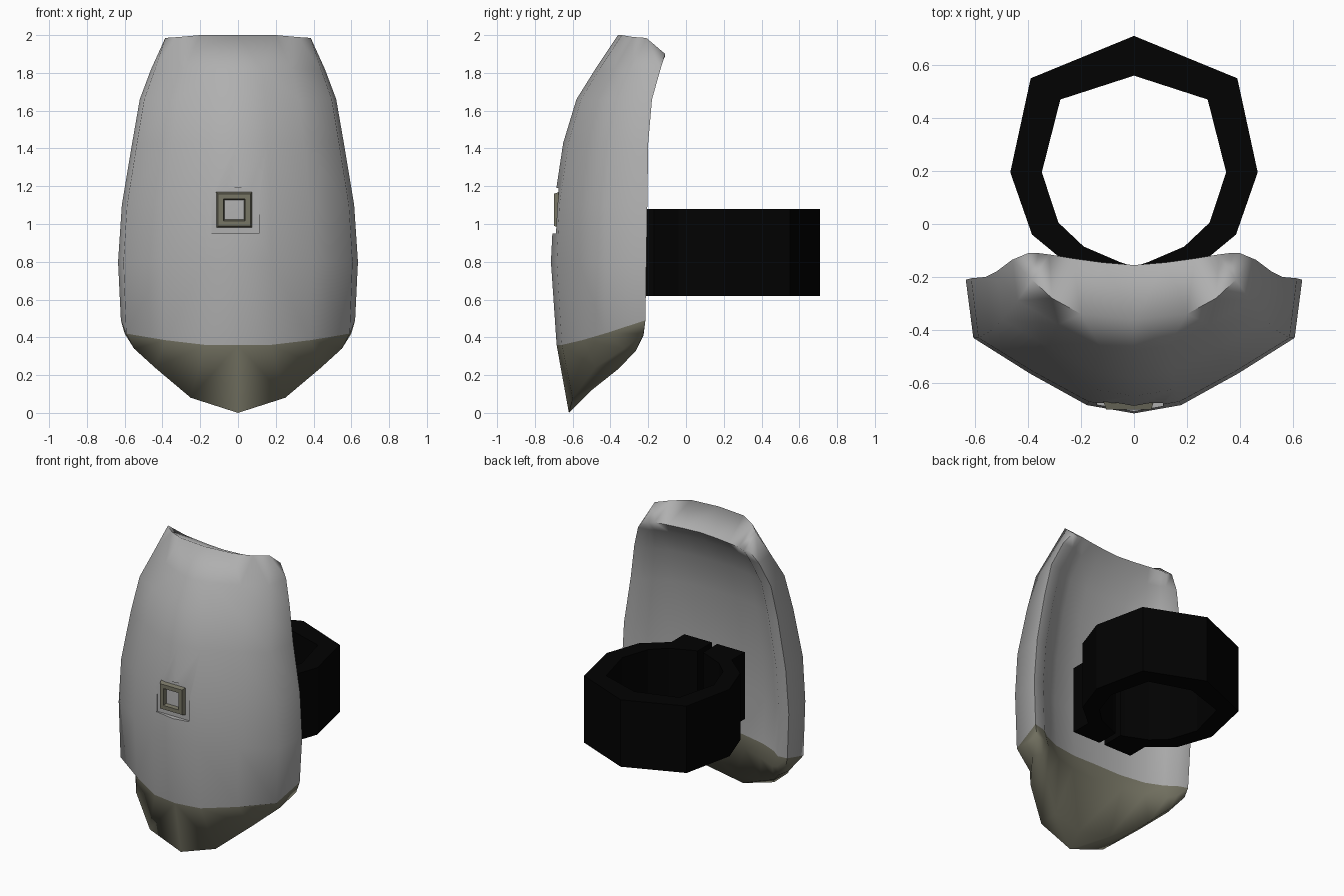
import bpy, bmesh
from math import radians

if "Cube" in bpy.data.objects:
    bpy.data.objects.remove(bpy.data.objects["Cube"], do_unlink=True)


def material(name, rgb):
    m = bpy.data.materials.new(name)
    m.use_nodes = True
    m.diffuse_color = (*rgb, 1)
    m.node_tree.nodes["Principled BSDF"].inputs["Base Color"].default_value = (*rgb, 1)
    return m


GREY = material("light grey", (0.43, 0.43, 0.43))
OLIVE = material("olive", (0.185, 0.18, 0.13))
BLACK = material("black", (0.0005, 0.0005, 0.0005))


def finish(name, bm, mat_list, mirror=False):
    bmesh.ops.recalc_face_normals(bm, faces=bm.faces)
    me = bpy.data.meshes.new(name)
    bm.to_mesh(me)
    bm.free()
    ob = bpy.data.objects.new(name, me)
    bpy.context.collection.objects.link(ob)
    for m in mat_list:
        me.materials.append(m)
    bpy.ops.object.select_all(action='DESELECT')
    ob.select_set(True)
    bpy.context.view_layer.objects.active = ob
    if mirror:
        mod = ob.modifiers.new("mirror", 'MIRROR')
        mod.merge_threshold = 0.002
        bpy.ops.object.modifier_apply(modifier=mod.name)
    return ob


FLAT = (0, 0, 0, 0, 0)


def section(z, w, front, side, rear, hollow, rise=FLAT, inner_rise=FLAT):
    """Half cross-section: outer skin from centre to rear edge, then shallow inner skin back."""
    d = side - front
    h = rear - hollow
    outer = [(0, front), (0.28 * w, front + 0.11 * d), (0.62 * w, front + 0.53 * d),
             (0.955 * w, side), (w, rear)]
    inner = [(0, hollow), (0.3 * w, hollow + 0.03 * h), (0.58 * w, hollow + 0.25 * h),
             (0.77 * w, hollow + 0.6 * h), (w - 0.08, rear - 0.01)]
    return ([(x, y, z + r) for (x, y), r in zip(outer, rise)]
            + [(x, y, z + r) for (x, y), r in zip(inner, inner_rise)][::-1])


# Curved guard panel: stacked sections from the rolled top lip to the pointed base
top = [(0, -.36, 2), (.2, -.34, 2), (.31, -.28, 1.99), (.385, -.21, 1.985), (.4, -.11, 1.9),
       (.36, -.11, 1.89), (.32, -.115, 1.9), (.23, -.13, 1.9), (.12, -.145, 1.9), (0, -.155, 1.9)]
base = [(0, -.62, 0), (.25, -.6, .08), (.44, -.48, .24), (.55, -.33, .34), (.6, -.225, .42),
        (.54, -.225, .41), (.48, -.25, .385), (.35, -.31, .385), (.2, -.355, .39), (0, -.37, .39)]
rows = [top,
        section(1.82, .46, -.48, -.29, -.135, -.21),
        section(1.66, .52, -.58, -.36, -.18, -.28),
        section(1.43, .56, -.65, -.40, -.20, -.33),
        section(1.1, .615, -.70, -.43, -.205, -.36),
        section(.8, .635, -.715, -.43, -.21, -.37),
        section(.36, .62, -.685, -.43, -.215, -.36,
                (0, 0, .025, .06, .13), (.13, .125, .12, .12, .12)),
        base]
bm = bmesh.new()
grid = [[bm.verts.new(p) for p in row] for row in rows]
for k, (a, b) in enumerate(zip(grid, grid[1:])):
    for i in range(9):
        f = bm.faces.new((a[i], a[i + 1], b[i + 1], b[i]))
        f.material_index = int(k == len(rows) - 2)
# Rolled lip, then the bulging underside of the base
keel = [bm.verts.new(p) for p in ((0, -.53, .09), (.22, -.5, .12), (.42, -.355, .235),
                                  (.52, -.265, .33))] + [grid[-1][4]]
lip, low = grid[0], grid[-1]
strips = [(lip[:5], lip[:4:-1], 0), (low[:5], keel, 1), (keel, low[:4:-1], 1)]
for a, b, mat in strips:
    for i in range(4):
        corners = list(dict.fromkeys((a[i], a[i + 1], b[i + 1], b[i])))
        bm.faces.new(corners).material_index = mat
panel = finish("guard_panel", bm, [GREY, OLIVE], mirror=True)

# Shallow square pocket cut into the front for the badge
bpy.ops.mesh.primitive_cube_add(size=1, location=(-.015, -.775, 1.07))
cutter = bpy.context.object
cutter.name = "pocket_cutter"
cutter.hide_render = True
cutter.scale = (.25, .2, .24)
cut = panel.modifiers.new("pocket", 'BOOLEAN')
cut.operation = 'DIFFERENCE'
cut.solver = 'EXACT'
cut.object = cutter
bpy.ops.object.select_all(action='DESELECT')
panel.select_set(True)
bpy.context.view_layer.objects.active = panel
bpy.ops.object.modifier_apply(modifier=cut.name)
bpy.data.objects.remove(cutter, do_unlink=True)
bpy.ops.object.shade_smooth_by_angle(angle=radians(85))

# Faceted clamp strap, split at the front with two mounting tabs
half = [(0, .71), (.39, .55), (.467, .195), (.385, -.04), (.3, -.11), (.23, -.17), (.23, -.31),
        (.02, -.31), (.02, -.155), (.05, -.145), (.19, -.085), (.285, .005), (.348, .195),
        (.278, .47), (0, .56)]
bm = bmesh.new()
face = bm.faces.new([bm.verts.new((x, y, .62)) for x, y in half])
ext = bmesh.ops.extrude_face_region(bm, geom=[face])["geom"]
bmesh.ops.translate(bm, verts=[v for v in ext if isinstance(v, bmesh.types.BMVert)], vec=(0, 0, .46))
# Remove the internal wall on the mirror plane
bmesh.ops.delete(bm, geom=[f for f in bm.faces if all(abs(v.co.x) < .001 for v in f.verts)],
                 context='FACES')
finish("clamp_strap", bm, [BLACK], mirror=True)

# Square badge frame with bevelled sides, set in the pocket
bm = bmesh.new()
loops = [[bm.verts.new((-.02 + sx * s, y, 1.075 + sz * s))
          for sx, sz in ((-1, -1), (1, -1), (1, 1), (-1, 1))]
         for s, y in ((.097, -.665), (.085, -.7), (.058, -.7), (.05, -.665))]
for a, b in zip(loops, loops[1:] + loops[:1]):
    for i in range(4):
        j = (i + 1) % 4
        bm.faces.new((a[i], a[j], b[j], b[i]))
finish("badge_frame", bm, [OLIVE])
